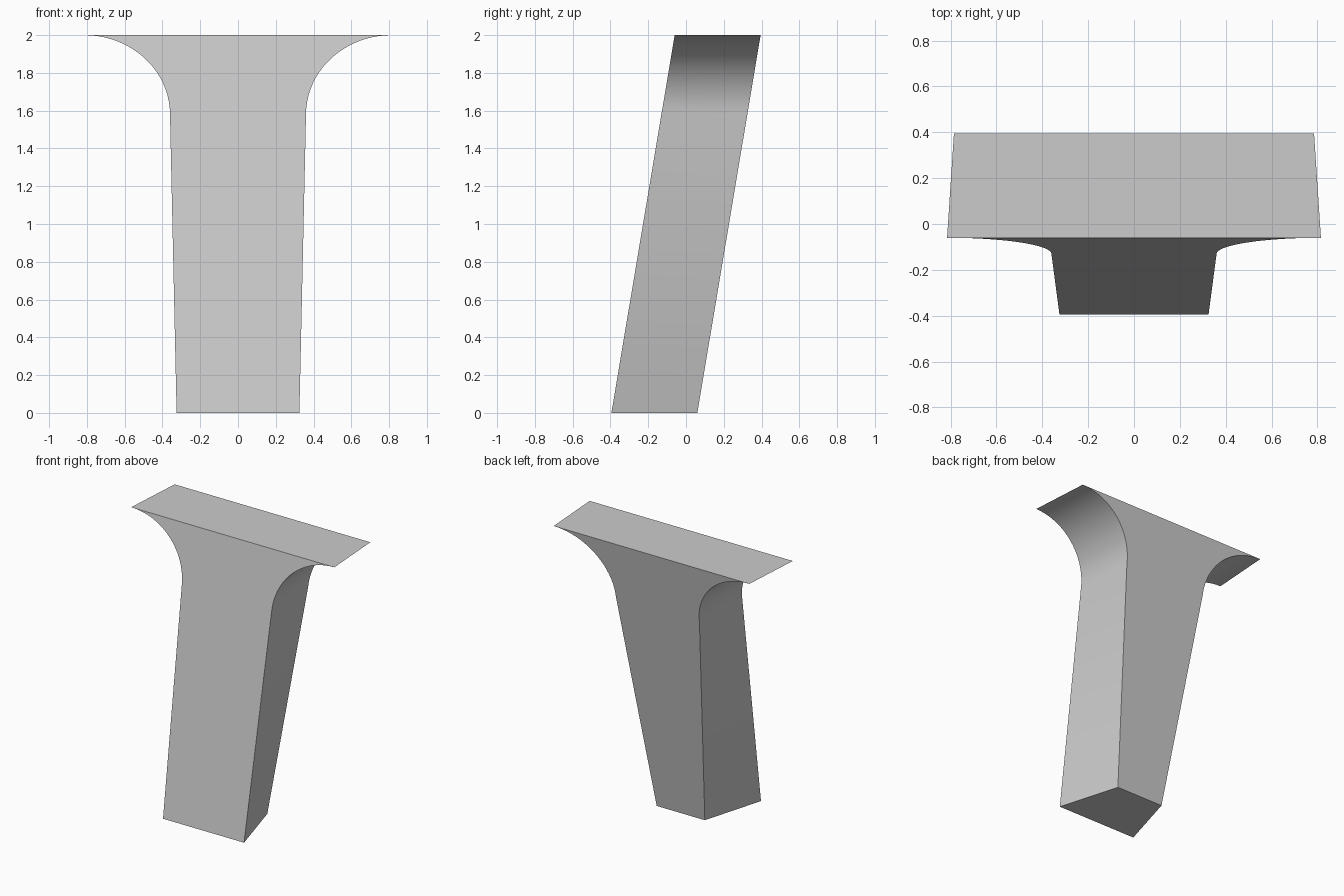
import bpy
import bmesh
from math import sin, cos, pi, radians

if "Cube" in bpy.data.objects:
    bpy.data.objects.remove(bpy.data.objects["Cube"])

HEIGHT, BEND, LEAN = 2.0, 1.58, 0.335
STEM_ROWS, ARC_STEPS = 6, 20

# Plain grey material
grey = bpy.data.materials.new("light_grey")
grey.use_nodes = True
colour = (0.6, 0.6, 0.6, 1)
grey.diffuse_color = colour
grey.node_tree.nodes["Principled BSDF"].inputs["Base Color"].default_value = colour


def half_profile(foot, neck, top):
    """Half widths and heights: straight tapered stem, then a flared quarter arc."""
    stem = [(foot + (neck - foot) * i / STEM_ROWS, BEND * i / STEM_ROWS)
            for i in range(STEM_ROWS)]
    arc = [(top - (top - neck) * cos(a), BEND + (HEIGHT - BEND) * sin(a))
           for a in (pi / 2 * i / ARC_STEPS for i in range(ARC_STEPS + 1))]
    return stem + arc


def outline(bm, half, foot_y):
    """Mirrored closed outline lying in the leaning plane."""
    points = half + [(-x, z) for x, z in reversed(half)]
    return [bm.verts.new((x, foot_y + LEAN * z / HEIGHT, z)) for x, z in points]


# Leaning bracket: wide front outline joined to the narrower back outline
bm = bmesh.new()
front = outline(bm, half_profile(0.325, 0.36, 0.815), -0.395)
back = outline(bm, half_profile(0.193, 0.335, 0.785), 0.06)
bm.faces.new(front)
bm.faces.new(list(reversed(back)))
for i in range(len(front)):
    j = (i + 1) % len(front)
    bm.faces.new((front[j], front[i], back[i], back[j]))
bmesh.ops.recalc_face_normals(bm, faces=bm.faces)

mesh = bpy.data.meshes.new("flared_support")
bm.to_mesh(mesh)
bm.free()
mesh.materials.append(grey)
support = bpy.data.objects.new("flared_support", mesh)
bpy.context.collection.objects.link(support)

# Smooth flares with crisp outer edges
bpy.ops.object.select_all(action="DESELECT")
support.select_set(True)
bpy.context.view_layer.objects.active = support
bpy.ops.object.shade_smooth_by_angle(angle=radians(30))
